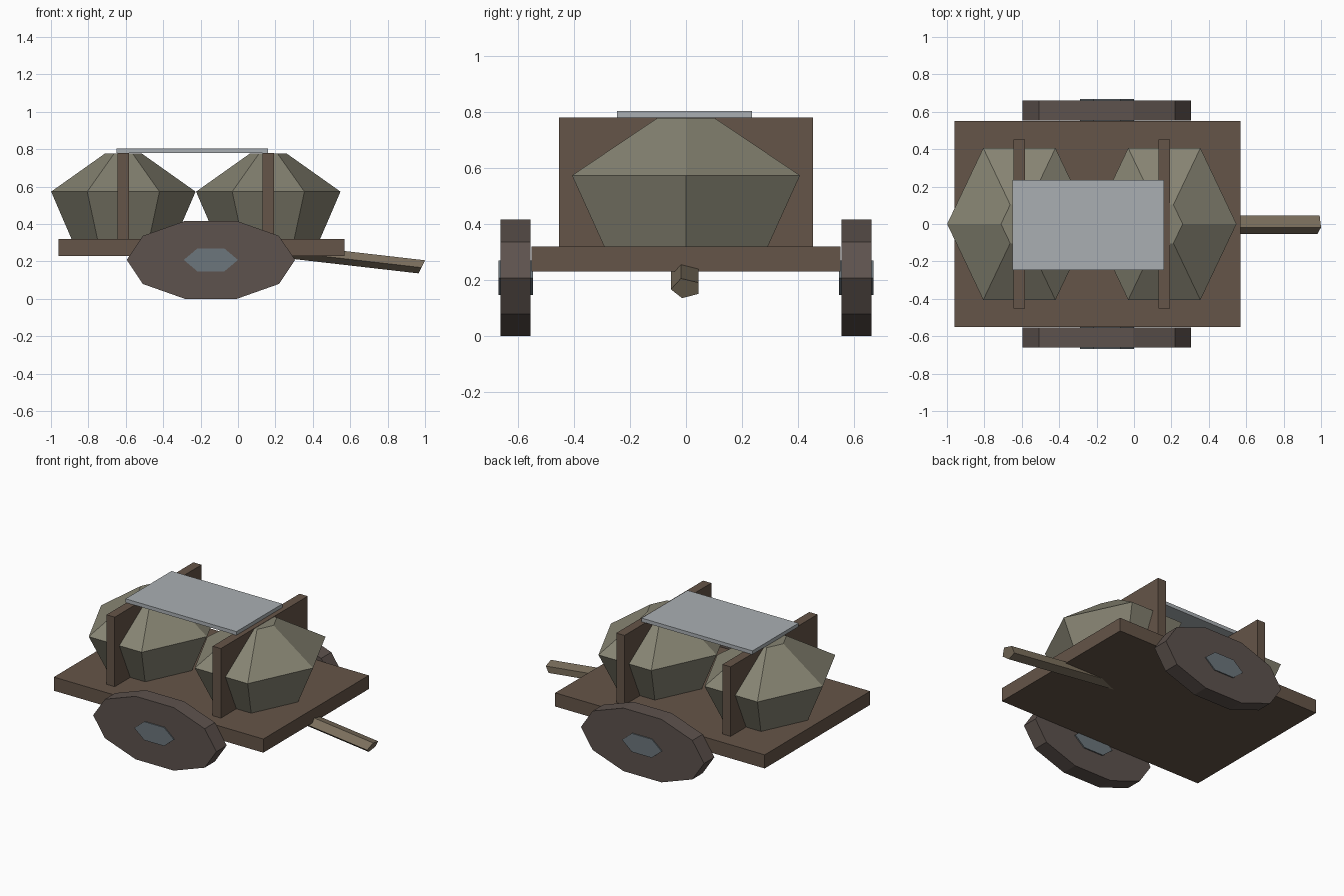
import bpy
import bmesh
from math import cos, sin, tau

if "Cube" in bpy.data.objects:
    bpy.data.objects.remove(bpy.data.objects["Cube"])


def material(name, rgb):
    m = bpy.data.materials.new(name)
    m.diffuse_color = (*rgb, 1)
    m.use_nodes = True
    m.node_tree.nodes["Principled BSDF"].inputs["Base Color"].default_value = m.diffuse_color
    return m


WOOD = material("wood", (0.13, 0.09, 0.065))
POLE = material("pole_wood", (0.20, 0.16, 0.11))
WHEEL = material("wheel_wood", (0.11, 0.085, 0.075))
HUB = material("hub_metal", (0.15, 0.18, 0.20))
CLOTH = material("sack_cloth", (0.24, 0.23, 0.17))
SHEET = material("sheet_metal", (0.40, 0.43, 0.45))


def loft(name, rings, mat):
    """Closed solid through equal-length rings of points."""
    bm = bmesh.new()
    loops = [[bm.verts.new(p) for p in ring] for ring in rings]
    n = len(loops[0])
    for a, b in zip(loops, loops[1:]):
        for i in range(n):
            j = (i + 1) % n
            bm.faces.new((a[i], a[j], b[j], b[i]))
    bm.faces.new(loops[0])
    bm.faces.new(loops[-1])
    bmesh.ops.recalc_face_normals(bm, faces=bm.faces)
    mesh = bpy.data.meshes.new(name)
    bm.to_mesh(mesh)
    bm.free()
    mesh.materials.append(mat)
    obj = bpy.data.objects.new(name, mesh)
    bpy.context.collection.objects.link(obj)
    return obj


def box(name, x, y, z, mat):
    rings = [[(x[0], y[0], h), (x[1], y[0], h), (x[1], y[1], h), (x[0], y[1], h)] for h in z]
    return loft(name, rings, mat)


def ellipse(n, ru, rv):
    return [(ru * cos(tau * i / n), rv * sin(tau * i / n)) for i in range(n)]


def disc(name, n, rx, rz, y0, y1, mat):
    """Flattened polygonal disc with its axle along y."""
    rings = [[(-0.145 + u, y, 0.208 + v) for u, v in ellipse(n, rx, rz)] for y in (y0, y1)]
    return loft(name, rings, mat)


# Cart bed
box("cart_bed", (-0.96, 0.57), (-0.55, 0.55), (0.23, 0.32), WOOD)

# Sacks and the upright boards through them
for label, cx in (("rear", -0.613), ("front", 0.162)):
    rings = [[(cx + u, v, z) for u, v in ellipse(6, r, r * 1.215)]
             for r, z in ((0.275, 0.315), (0.386, 0.573), (0.098, 0.777))]
    loft(label + "_sack", rings, CLOTH)
    box(label + "_board", (cx - 0.03, cx + 0.03), (-0.453, 0.453), (0.31, 0.779), WOOD)

# Sheet lying across the boards
box("top_sheet", (-0.65, 0.16), (-0.245, 0.235), (0.779, 0.803), SHEET)

# Wheels and hubs on both sides
for label, s in (("near", -1), ("far", 1)):
    disc(label + "_wheel", 10, 0.45, 0.2187, s * 0.554, s * 0.661, WHEEL)
    disc(label + "_hub", 6, 0.145, 0.0705, s * 0.546, s * 0.668, HUB)

# Sloping five-sided pull pole with a slanted end
profile = [(-0.018, 0.206), (0.045, 0.191), (0.045, 0.151), (-0.014, 0.136), (-0.054, 0.167)]
end = [(1.0 - (0.206 - z) * 0.5, y, z) for y, z in profile]
start = [(x - 0.85, y, z + 0.85 * 0.115) for x, y, z in end]
loft("pull_pole", [start, end], POLE)
